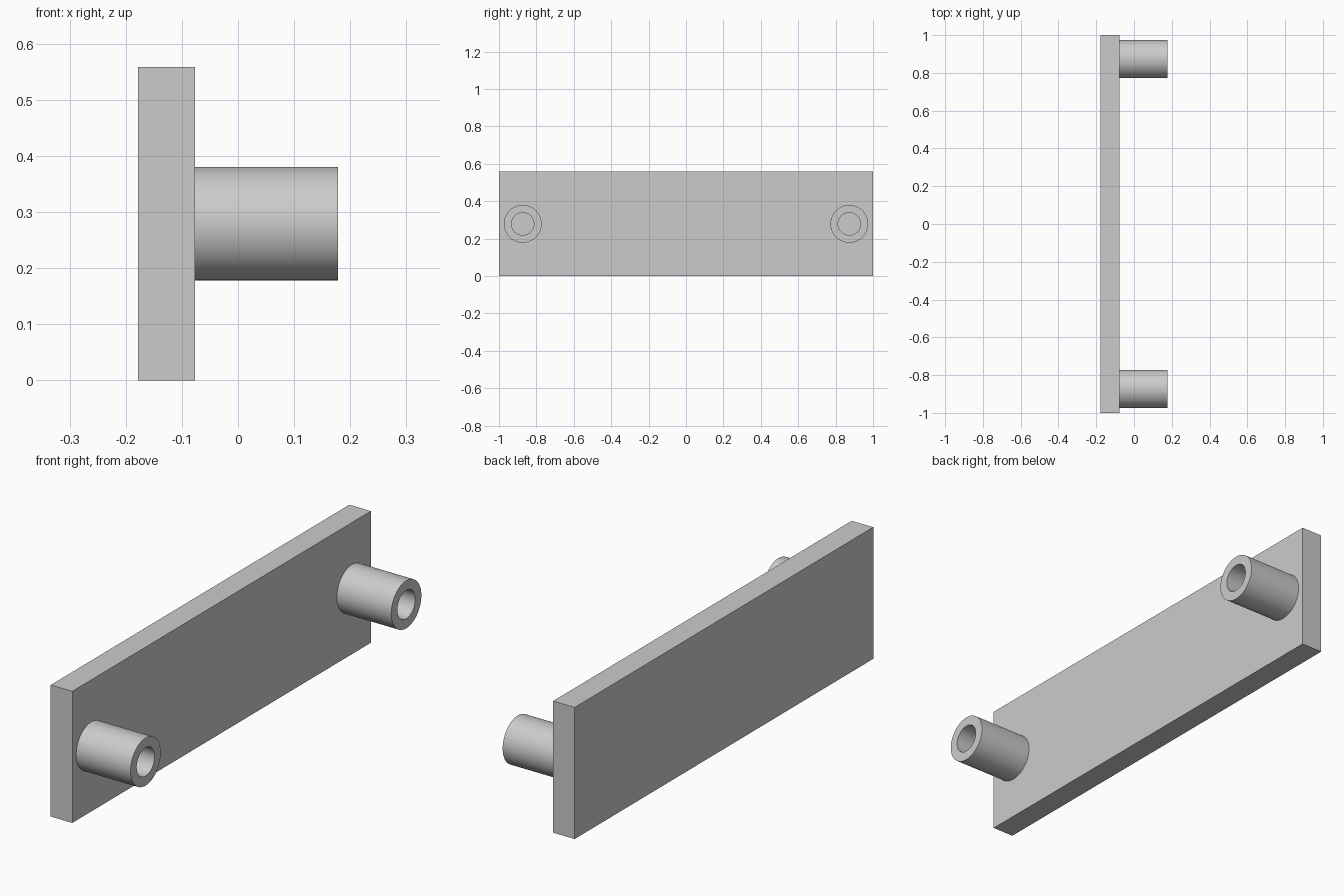
import bpy, bmesh, math
from mathutils import Vector

if "Cube" in bpy.data.objects:
    bpy.data.objects.remove(bpy.data.objects["Cube"], do_unlink=True)

# Overall sizes
HALF_X, LENGTH, HEIGHT, THICK = 0.178, 2.0, 0.558, 0.101
OUTER, BORE, POST_Y = 0.101, 0.06, 0.873
FACE_X = -HALF_X + THICK

grey = bpy.data.materials.new("light grey")
grey.use_nodes = True
colour = (0.6, 0.6, 0.6, 1)
grey.diffuse_color = colour
grey.node_tree.nodes["Principled BSDF"].inputs["Base Color"].default_value = colour


def add_object(name, bm, location):
    bmesh.ops.recalc_face_normals(bm, faces=bm.faces)
    mesh = bpy.data.meshes.new(name)
    bm.to_mesh(mesh)
    bm.free()
    mesh.materials.append(grey)
    obj = bpy.data.objects.new(name, mesh)
    obj.location = location
    bpy.context.collection.objects.link(obj)
    return obj


# Flat backing plate
bm = bmesh.new()
bmesh.ops.create_cube(bm, size=1)
bmesh.ops.scale(bm, vec=(THICK, LENGTH, HEIGHT), verts=bm.verts)
add_object("plate", bm, (-HALF_X + THICK / 2, 0, HEIGHT / 2))


# Hollow post: a wall section revolved about the x axis
def add_post(name, y):
    bm = bmesh.new()
    depth = HALF_X - FACE_X
    section = [(0, OUTER), (depth, OUTER), (depth, BORE), (0, BORE)]
    verts = [bm.verts.new((x, 0, r)) for x, r in section]
    edges = [bm.edges.new((verts[i - 1], verts[i])) for i in range(1, len(verts))]
    bmesh.ops.spin(bm, geom=verts + edges, cent=Vector(), axis=(1, 0, 0),
                   angle=math.tau, steps=64, use_merge=True)
    bmesh.ops.remove_doubles(bm, verts=bm.verts, dist=0.0001)
    post = add_object(name, bm, (FACE_X, y, HEIGHT / 2))
    # The open end sits on the plate, so make sure the outside faces out
    if post.data.polygons and any(
            p.normal.x < -0.9 for p in post.data.polygons):
        post.data.flip_normals()
    bpy.ops.object.select_all(action="DESELECT")
    post.select_set(True)
    bpy.context.view_layer.objects.active = post
    bpy.ops.object.shade_smooth_by_angle(angle=math.radians(30))


add_post("front_post", -POST_Y)
add_post("back_post", POST_Y)
